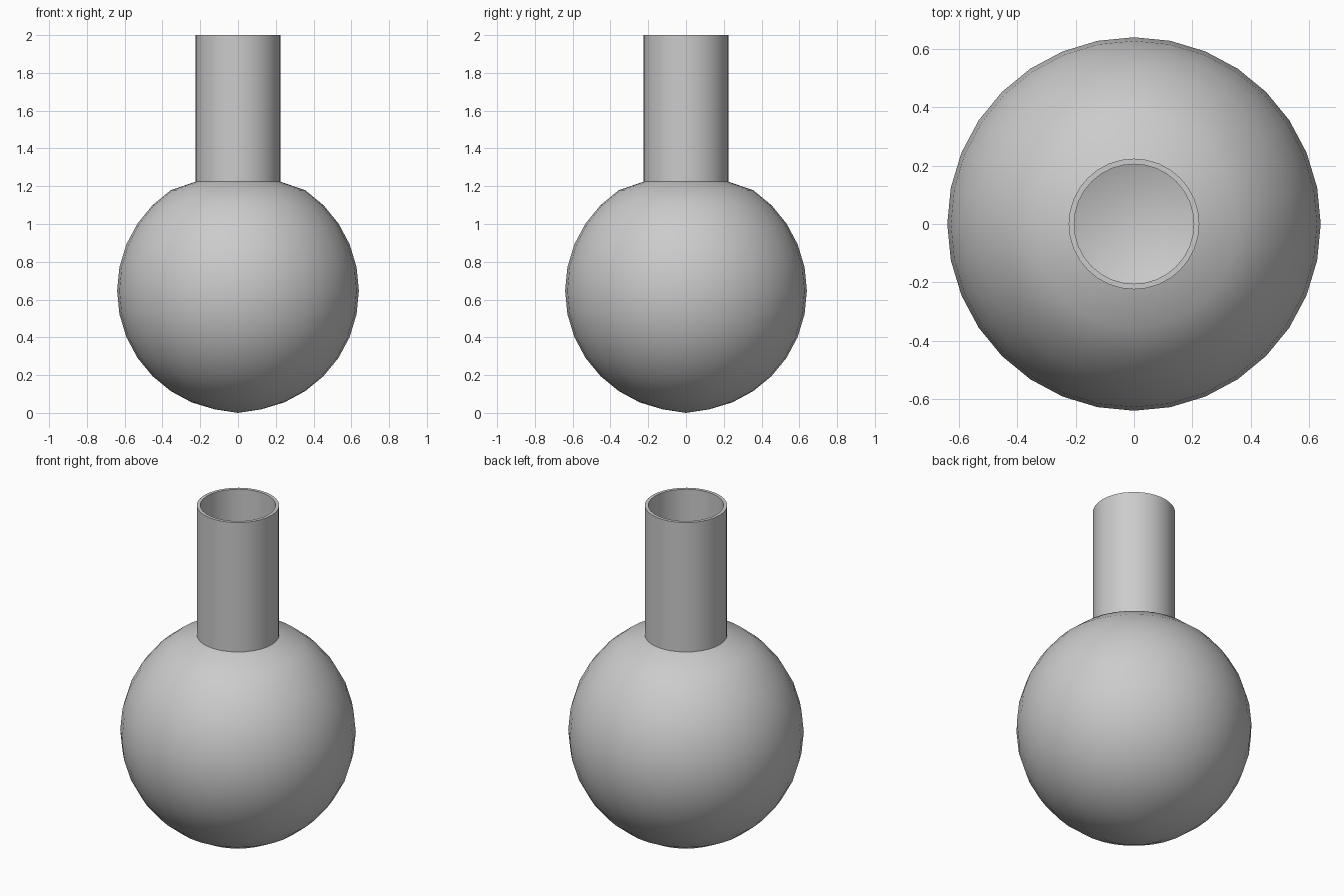
import bpy, bmesh, math

if "Cube" in bpy.data.objects:
    bpy.data.objects.remove(bpy.data.objects["Cube"])

SEGMENTS = 32
BULB_R, BULB_Z = 0.64, 0.647
NECK_R, NECK_Z, TOP_Z = 0.224, 1.224, 2.0
WALL = 0.019


def bulb_arc(radius):
    """Rings of the round bulb, from just above the bottom pole to the shoulder."""
    pts = []
    for i in range(1, 14):
        a = math.pi * i / 16
        pts.append((radius * math.sin(a), BULB_Z - radius * math.cos(a)))
    return pts


# Closed-bottom profile: outer wall up, over the rim, inner wall down
outer = [(0, 0.003)] + bulb_arc(BULB_R) + [(NECK_R, NECK_Z), (NECK_R, TOP_Z)]
inner = ([(0, 0.003 + WALL)] + bulb_arc(BULB_R - WALL)
         + [(NECK_R - WALL, NECK_Z - WALL * 0.6), (NECK_R - WALL, TOP_Z)])
# Bottom touches the ground
outer[0] = (0, 0)
profile = outer + inner[::-1]

# Flask: lathe the profile around z
bm = bmesh.new()
verts = [bm.verts.new((r, 0, z)) for r, z in profile]
edges = [bm.edges.new(pair) for pair in zip(verts, verts[1:])]
bmesh.ops.spin(bm, geom=verts + edges, cent=(0, 0, 0), axis=(0, 0, 1),
               angle=math.tau, steps=SEGMENTS, use_duplicate=False)
bmesh.ops.remove_doubles(bm, verts=bm.verts, dist=1e-4)
bmesh.ops.recalc_face_normals(bm, faces=bm.faces)
mesh = bpy.data.meshes.new("round_flask")
bm.to_mesh(mesh)
bm.free()
flask = bpy.data.objects.new("round_flask", mesh)
bpy.context.collection.objects.link(flask)

# Smooth walls, crisp rim and neck joint
bpy.context.view_layer.objects.active = flask
flask.select_set(True)
bpy.ops.object.shade_smooth_by_angle(angle=math.radians(30))
